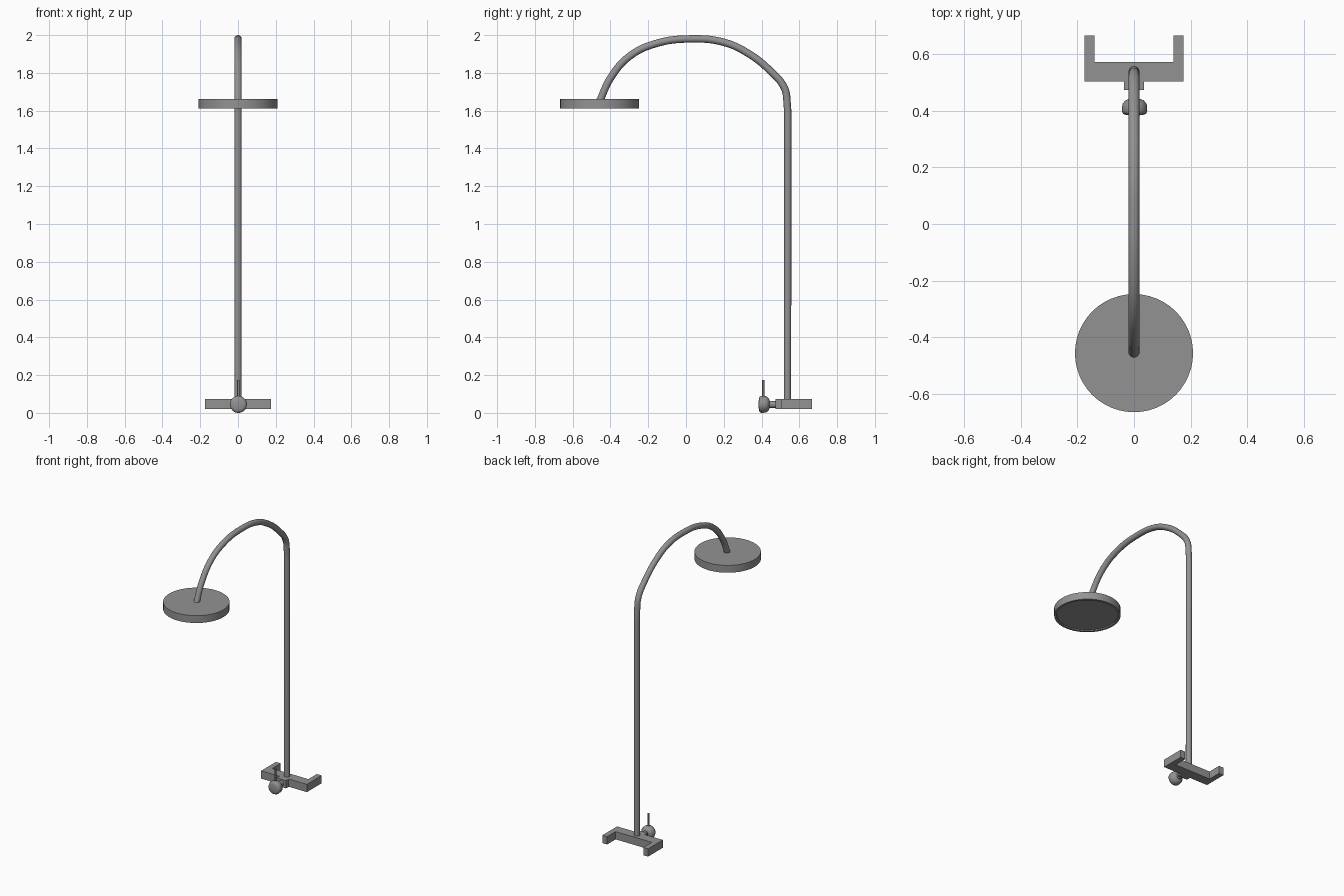
import bpy, bmesh, math
from mathutils import Matrix

if "Cube" in bpy.data.objects:
    bpy.data.objects.remove(bpy.data.objects["Cube"])

# Dark grey metal shared by every part
metal = bpy.data.materials.new("dark_metal")
metal.diffuse_color = (0.29, 0.29, 0.29, 1)
metal.use_nodes = True
metal.node_tree.nodes["Principled BSDF"].inputs["Base Color"].default_value = metal.diffuse_color


def smooth(ob, angle):
    bpy.ops.object.select_all(action='DESELECT')
    ob.select_set(True)
    bpy.context.view_layer.objects.active = ob
    bpy.ops.object.shade_smooth_by_angle(angle=math.radians(angle))


def finish(name, bm, angle=35):
    bmesh.ops.recalc_face_normals(bm, faces=bm.faces)
    me = bpy.data.meshes.new(name)
    bm.to_mesh(me)
    bm.free()
    me.materials.append(metal)
    ob = bpy.data.objects.new(name, me)
    bpy.context.collection.objects.link(ob)
    smooth(ob, angle)
    return ob


def lathe(name, profile, matrix, sides=32, angle=35):
    """Revolve (radius, height) pairs around local z; cap both ends."""
    bm = bmesh.new()
    rings = []
    for r, h in profile:
        rings.append([bm.verts.new((r * math.cos(2 * math.pi * i / sides),
                                    r * math.sin(2 * math.pi * i / sides), h))
                      for i in range(sides)])
    for a, b in zip(rings, rings[1:]):
        for i in range(sides):
            j = (i + 1) % sides
            bm.faces.new((a[i], a[j], b[j], b[i]))
    bm.faces.new(rings[0])
    bm.faces.new(rings[-1])
    bm.transform(matrix)
    return finish(name, bm, angle)


def extrude_outline(name, outline, z0, z1):
    bm = bmesh.new()
    face = bm.faces.new([bm.verts.new((x, y, z0)) for x, y in outline])
    ext = bmesh.ops.extrude_face_region(bm, geom=[face])
    for v in ext['geom']:
        if isinstance(v, bmesh.types.BMVert):
            v.co.z = z1
    return finish(name, bm, 20)


# Wall bracket: U-shaped bar with the small valve boss on its front
half = [(0.036, 0.475), (0.036, 0.505), (0.176, 0.505), (0.176, 0.667),
        (0.139, 0.667), (0.139, 0.574)]
extrude_outline("wall_bracket", half + [(-x, y) for x, y in reversed(half)],
                0.020, 0.074)

# Riser pipe with gooseneck
path = [(0.537, 0.05), (0.539, 1.50), (0.536, 1.63), (0.521, 1.72), (0.45, 1.807),
        (0.33, 1.903), (0.20, 1.962), (0.03, 1.980), (-0.16, 1.955),
        (-0.30, 1.887), (-0.40, 1.772), (-0.457, 1.65)]
cu = bpy.data.curves.new("riser_pipe", 'CURVE')
cu.dimensions = '3D'
cu.bevel_depth = 0.0195
cu.bevel_resolution = 6
cu.resolution_u = 8
cu.use_fill_caps = True
cu.materials.append(metal)
sp = cu.splines.new('BEZIER')
sp.bezier_points.add(len(path) - 1)
for p, (y, z) in zip(sp.bezier_points, path):
    p.co = (0, y, z)
    p.handle_left_type = p.handle_right_type = 'AUTO'
# straight run up to the bend
for p, q in ((0, 1), (1, 0)):
    pt = sp.bezier_points[p]
    pt.handle_left_type = pt.handle_right_type = 'FREE'
    y, z = path[p]
    pt.handle_left = (0, y, z - 0.04)
    pt.handle_right = (0, y, z + 0.04)
pipe = bpy.data.objects.new("riser_pipe", cu)
bpy.context.collection.objects.link(pipe)
bpy.ops.object.select_all(action='DESELECT')
bpy.context.view_layer.objects.active = pipe
pipe.select_set(True)
bpy.ops.object.convert(target='MESH')
smooth(bpy.context.view_layer.objects.active, 40)

# Shower head disc with a shallow recessed spray face underneath
lathe("shower_head",
      [(0.192, 1.619), (0.194, 1.612), (0.209, 1.612), (0.209, 1.663)],
      Matrix.Translation((0, -0.457, 0)), sides=48)

# Valve neck and rounded knob, turned around an axis pointing to the front
front = Matrix.Translation((0, 0, 0.045)) @ Matrix.Rotation(math.radians(90), 4, 'X')
lathe("valve_neck", [(0.019, -0.48), (0.019, -0.43)], front, 24)
lathe("valve_knob",
      [(0.022, -0.442), (0.033, -0.437), (0.043, -0.425), (0.045, -0.400),
       (0.041, -0.390), (0.030, -0.386), (0.010, -0.384)],
      front @ Matrix.Translation((0.002, 0, 0)), 32, 70)

# Lever rod standing on the knob
lathe("lever", [(0.006, 0.08), (0.006, 0.174)],
      Matrix.Translation((0.002, 0.409, 0)), 12)
